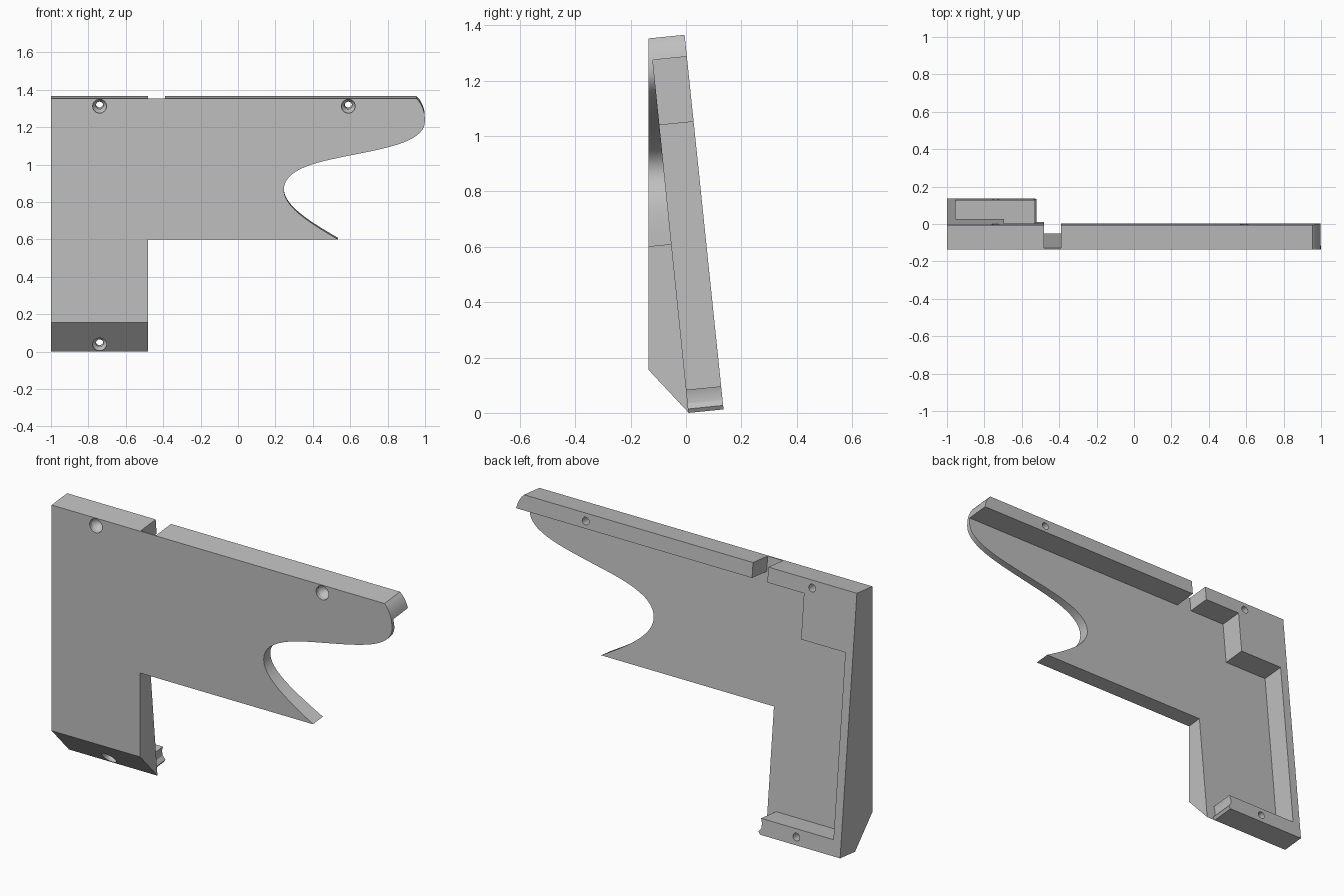
import bpy, bmesh, math
from mathutils import Vector, Matrix
from mathutils.geometry import interpolate_bezier

cube = bpy.data.objects.get("Cube")
if cube:
    bpy.data.objects.remove(cube, do_unlink=True)

grey = bpy.data.materials.new("plain grey")
grey.use_nodes = True
colour = (0.52, 0.52, 0.52, 1)
grey.diffuse_color = colour
grey.node_tree.nodes["Principled BSDF"].inputs["Base Color"].default_value = colour

FRONT, RISE = -0.135, 0.1       # front plane, and rise of every side wall per unit depth
FRONT_PLANE = (FRONT, 0)
INNER_PLANE = (0.01, 0.102)     # y = a - b * z
BACK_PLANE = (0.137, 0.104)
BOTTOM, TOP, RAIL = -0.0145, 1.353, 1.2735


def on_plane(x, v, plane):
    """Follow the tilted wall direction from the front outline to a plane."""
    a, b = plane
    y = (a - b * (v - RISE * FRONT)) / (1 + RISE * b)
    return Vector((x, y, v + RISE * (y - FRONT)))


def make_object(name, bm):
    bmesh.ops.recalc_face_normals(bm, faces=bm.faces)
    mesh = bpy.data.meshes.new(name)
    bm.to_mesh(mesh)
    bm.free()
    mesh.materials.append(grey)
    obj = bpy.data.objects.new(name, mesh)
    bpy.context.collection.objects.link(obj)
    return obj


def skin(bm, rings):
    """Join rings of points into a closed solid."""
    loops = [[bm.verts.new(p) for p in ring] for ring in rings]
    bm.faces.new(loops[0])
    bm.faces.new(loops[-1])
    for one, two in zip(loops, loops[1:]):
        for i in range(len(one)):
            j = (i + 1) % len(one)
            bm.faces.new((one[i], one[j], two[j], two[i]))


def slab(outline, near, far):
    bm = bmesh.new()
    skin(bm, [[on_plane(x, v, p) for x, v in outline] for p in (near, far)])
    return bm


def curve(*points, steps=14):
    return [(p.x, p.y) for p in interpolate_bezier(*[Vector((*q, 0)) for q in points], steps)]


# Wavy right-hand edge, running up from the lower tip
hook = curve((0.535, 0.6), (0.40, 0.68), (0.245, 0.77), (0.245, 0.866))
hook += curve((0.245, 0.866), (0.245, 0.97), (0.40, 1.01), (0.57, 1.043))[1:]
hook += curve((0.57, 1.043), (0.80, 1.09), (1.0, 1.12), (1.0, 1.235))[1:]
nose = curve((0.996, RAIL), (0.99, 1.305), (0.975, 1.335), (0.955, TOP), steps=6)

# Wedge-shaped face plate with slanted foot
bm = slab([(-1, BOTTOM), (-0.48, BOTTOM), (-0.48, 0.6)] + hook + nose + [(-1, TOP)],
          FRONT_PLANE, INNER_PLANE)
bmesh.ops.bisect_plane(bm, geom=bm.verts[:] + bm.edges[:] + bm.faces[:],
                       plane_co=(0, FRONT, 0.155), plane_no=(0, -0.155, -0.145),
                       clear_outer=True)
bmesh.ops.holes_fill(bm, edges=[e for e in bm.edges if e.is_boundary])
plate = make_object("face_plate", bm)

# Rear frame: bottom rail, side strip and stepped corner block
frame = make_object("rear_frame", slab(
    [(-1, BOTTOM), (-0.53, BOTTOM), (-0.52, 0), (-0.535, 0.02), (-0.537, 0.045),
     (-0.53, 0.07), (-0.955, 0.07), (-0.955, 1.036), (-0.695, 1.036),
     (-0.695, RAIL), (-0.48, RAIL), (-0.48, TOP), (-1, TOP)],
    INNER_PLANE, BACK_PLANE))

# Top rail beyond the notch
rail = make_object("top_rail", slab([(-0.39, RAIL)] + nose + [(-0.39, TOP)],
                                    INNER_PLANE, BACK_PLANE))


def screw_cutter(x, v, seat):
    """Countersunk hole shape along the wall direction."""
    bm = bmesh.new()
    rings = []
    for y, r in ((-0.3, 0.037), (seat, 0.037), (seat + 0.025, 0.02), (0.3, 0.02)):
        centre = Vector((x, y, v + RISE * (y - FRONT)))
        rings.append([centre + Vector((r * math.cos(a), 0, r * math.sin(a)))
                      for a in (math.tau * i / 24 for i in range(24))])
    skin(bm, rings)
    cutter = make_object("screw_cutter", bm)
    cutter.hide_render = True
    return cutter


def cut(obj, cutter):
    mod = obj.modifiers.new("hole", "BOOLEAN")
    mod.operation, mod.solver, mod.object = "DIFFERENCE", "EXACT", cutter
    bpy.context.view_layer.objects.active = obj
    bpy.ops.object.modifier_apply(modifier=mod.name)


# Screw holes
for x, v, seat, bodies in ((-0.74, 1.312, -0.115, (plate, frame)),
                           (0.59, 1.312, -0.115, (plate, rail)),
                           (-0.74, 0.028, 0.015, (plate, frame))):
    cutter = screw_cutter(x, v, seat)
    for body in bodies:
        cut(body, cutter)
    bpy.data.objects.remove(cutter, do_unlink=True)

# Smooth the curved walls, keep the edges crisp
bpy.ops.object.select_all(action="DESELECT")
for obj in (plate, frame, rail):
    obj.select_set(True)
bpy.context.view_layer.objects.active = plate
bpy.ops.object.shade_smooth_by_angle(angle=math.radians(25))
